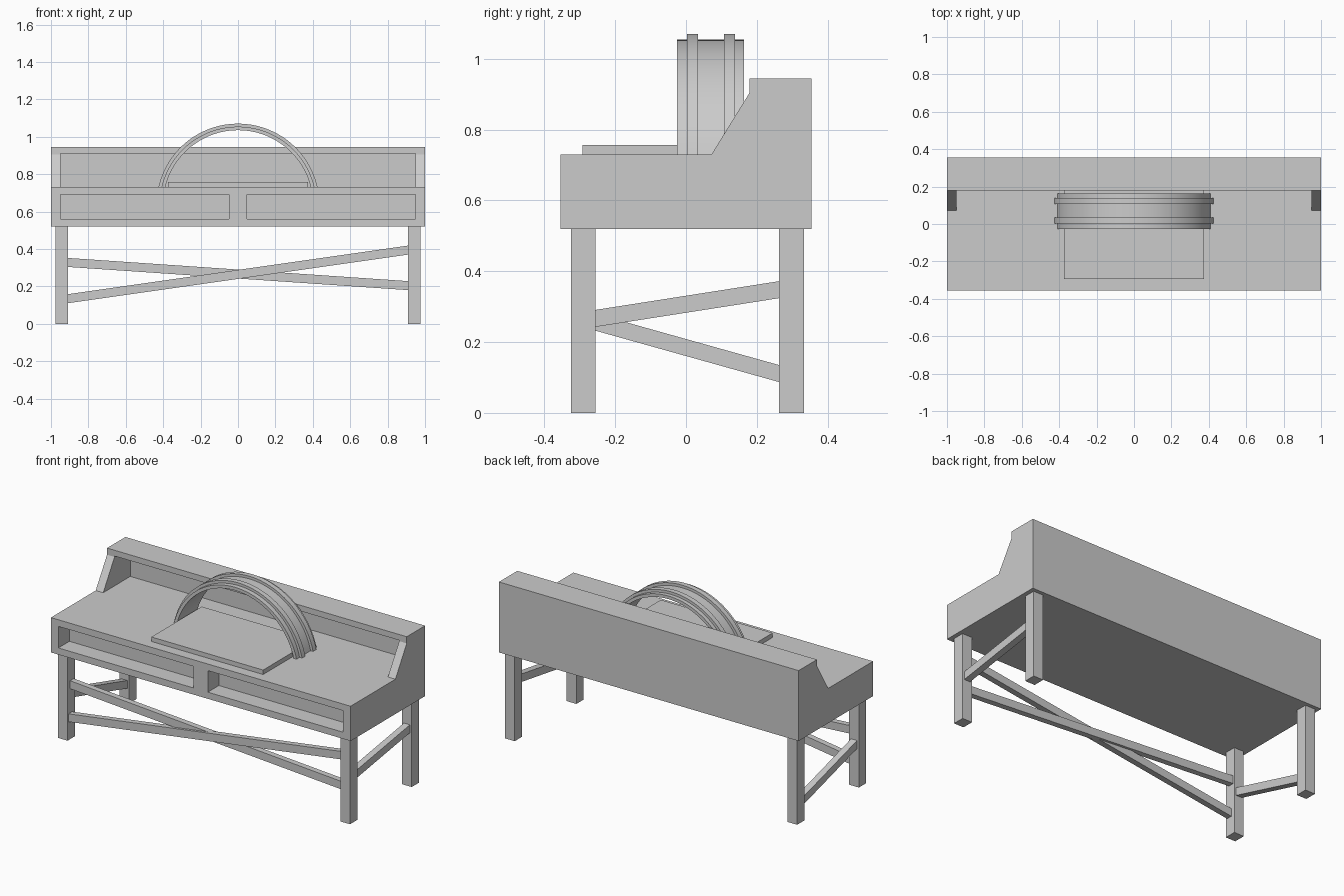
import bpy, bmesh
from math import asin, pi, sin, cos, radians

cube = bpy.data.objects.get("Cube")
if cube:
    bpy.data.objects.remove(cube, do_unlink=True)


def finish(name, bm):
    bmesh.ops.recalc_face_normals(bm, faces=bm.faces)
    mesh = bpy.data.meshes.new(name)
    bm.to_mesh(mesh)
    bm.free()
    obj = bpy.data.objects.new(name, mesh)
    bpy.context.collection.objects.link(obj)
    return obj


def loft(name, rings):
    """Skin a row of matching closed rings and cap both ends."""
    bm = bmesh.new()
    rows = [[bm.verts.new(p) for p in ring] for ring in rings]
    n = len(rows[0])
    for a, b in zip(rows, rows[1:]):
        for i in range(n):
            j = (i + 1) % n
            bm.faces.new((a[i], a[j], b[j], b[i]))
    bm.faces.new(rows[0])
    bm.faces.new(rows[-1])
    return finish(name, bm)


def box(name, x, y, z):
    return loft(name, [[(px, y[0], z[0]), (px, y[1], z[0]),
                        (px, y[1], z[1]), (px, y[0], z[1])] for px in x])


def carve(obj, cutters):
    for cutter in cutters:
        cutter.hide_render = True
        mod = obj.modifiers.new("carve", "BOOLEAN")
        mod.operation = "DIFFERENCE"
        mod.solver = "EXACT"
        mod.object = cutter
    graph = bpy.context.evaluated_depsgraph_get()
    mesh = bpy.data.meshes.new_from_object(obj.evaluated_get(graph))
    obj.modifiers.clear()
    obj.data = mesh
    for cutter in cutters:
        bpy.data.objects.remove(cutter, do_unlink=True)


TABLE, FLOOR, FRONT, BACK = 0.73, 0.52, -0.355, 0.355

# Bench body: side profile with raised back, then hollowed compartments
profile = [(FRONT, FLOOR), (BACK, FLOOR), (BACK, 0.945), (0.18, 0.945),
           (0.18, 0.905), (0.072, TABLE), (FRONT, TABLE)]
body = loft("bench_body", [[(x, y, z) for y, z in profile] for x in (-1, 1)])
carve(body, [
    box("shelf_cutter", (-0.95, 0.95), (0, 0.33), (TABLE, 0.91)),
    box("right_drawer_cutter", (-0.95, -0.047), (-0.5, FRONT + 0.105), (0.56, 0.69)),
    box("left_drawer_cutter", (0.047, 0.95), (-0.5, FRONT + 0.105), (0.56, 0.69)),
])

# Work board lying on the table
box("work_board", (-0.373, 0.373), (-0.293, 0.187), (TABLE, 0.757))

# Arch with two raised bands, each arc ending flat on the table
CENTRE, INNER, OUTER, BAND = 0.634, 0.401, 0.42, 0.436
y0, y1 = -0.026, 0.164
section = [(y0, INNER), (y0, OUTER)]
for a, b in ((0.003, 0.034), (0.108, 0.139)):
    section += [(a, OUTER), (a, BAND), (b, BAND), (b, OUTER)]
section += [(y1, OUTER), (y1, INNER)]
STEPS = 48
rings = []
for s in range(STEPS + 1):
    ring = []
    for y, r in section:
        start = asin((TABLE - CENTRE) / r)
        t = start + (pi - 2 * start) * s / STEPS
        ring.append((r * cos(t), y, CENTRE + r * sin(t)))
    rings.append(ring)
arch = loft("banded_arch", rings)
bpy.ops.object.select_all(action="DESELECT")
arch.select_set(True)
bpy.context.view_layer.objects.active = arch
bpy.ops.object.shade_smooth_by_angle(angle=radians(30))

# Four square legs
for side, x in (("right", (-0.975, -0.91)), ("left", (0.91, 0.975))):
    for end, y in (("front", (-0.325, -0.255)), ("back", (0.263, 0.333))):
        box(f"{end}_{side}_leg", x, y, (0, FLOOR))

# Slanted braces with upright ends, given by the lower height at each end
HEIGHT = 0.048


def front_brace(name, y, z0, z1):
    loft(name, [[(x, y[0], z), (x, y[1], z), (x, y[1], z + HEIGHT), (x, y[0], z + HEIGHT)]
                for x, z in ((-0.91, z0), (0.91, z1))])


def side_brace(name, x, z0, z1):
    loft(name, [[(x - 0.02, y, z), (x + 0.02, y, z), (x + 0.02, y, z + HEIGHT), (x - 0.02, y, z + HEIGHT)]
                for y, z in ((-0.255, z0), (0.263, z1))])


front_brace("rising_front_brace", (-0.315, -0.28), 0.11, 0.37)
front_brace("falling_front_brace", (-0.3, -0.265), 0.304, 0.18)
side_brace("left_side_brace", 0.943, 0.243, 0.324)
side_brace("right_side_brace", -0.943, 0.232, 0.087)
